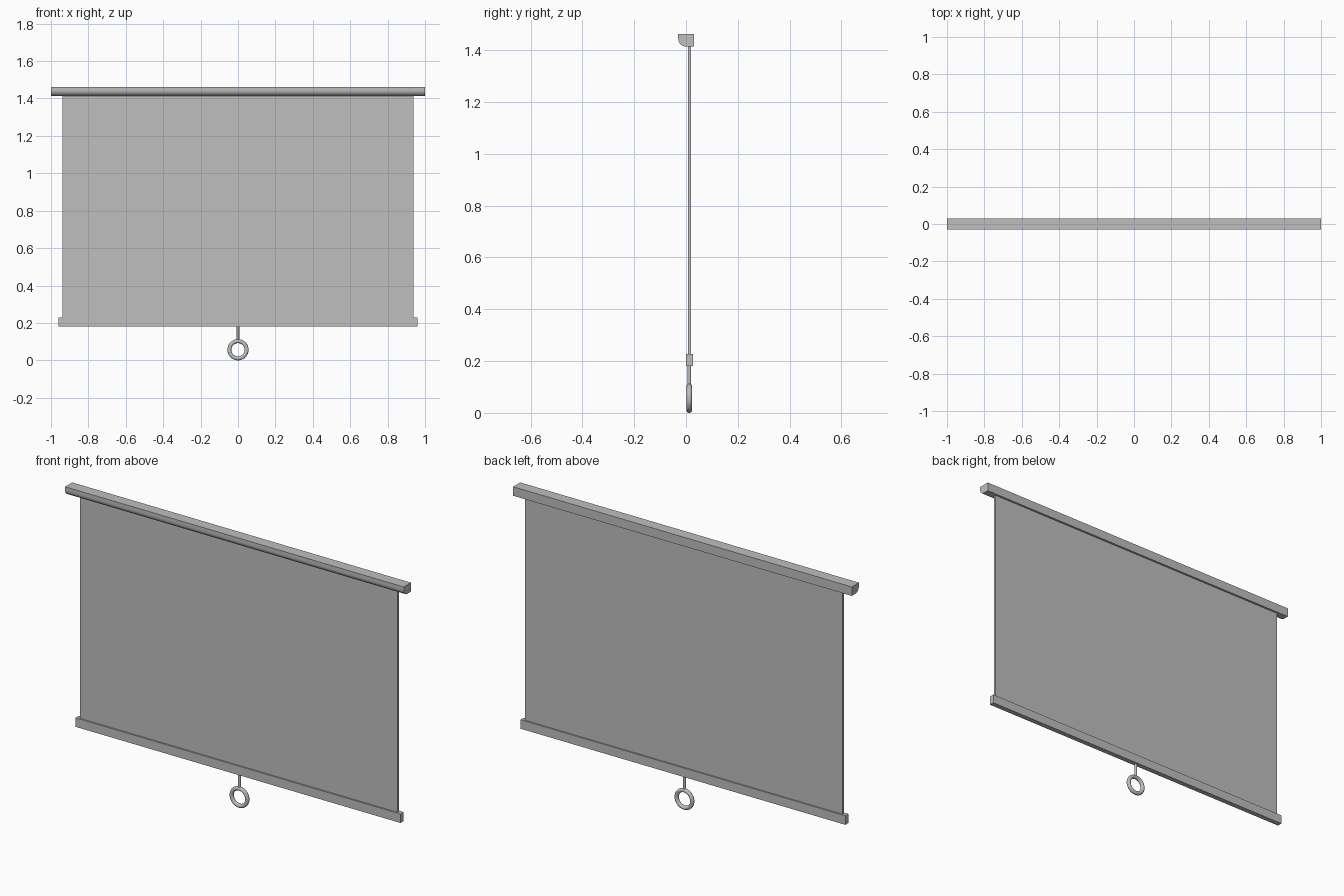
import bpy
import bmesh
from math import cos, sin, pi, radians

cube = bpy.data.objects.get("Cube")
if cube:
    bpy.data.objects.remove(cube, do_unlink=True)

GREY = (0.52, 0.52, 0.52, 1)
grey = bpy.data.materials.new("plain grey")
grey.use_nodes = True
grey.diffuse_color = GREY
grey.node_tree.nodes["Principled BSDF"].inputs["Base Color"].default_value = GREY


def finish(obj, name, smooth=False):
    obj.name = name
    obj.data.materials.append(grey)
    if smooth:
        bpy.ops.object.select_all(action="DESELECT")
        obj.select_set(True)
        bpy.context.view_layer.objects.active = obj
        bpy.ops.object.shade_smooth_by_angle(angle=radians(35))


def extrude_x(name, profile, half_width, smooth=False):
    """Sweep a (y, z) outline along x."""
    bm = bmesh.new()
    face = bm.faces.new([bm.verts.new((-half_width, y, z)) for y, z in profile])
    swept = bmesh.ops.extrude_face_region(bm, geom=[face])["geom"]
    verts = [v for v in swept if isinstance(v, bmesh.types.BMVert)]
    bmesh.ops.translate(bm, verts=verts, vec=(2 * half_width, 0, 0))
    bmesh.ops.recalc_face_normals(bm, faces=bm.faces)
    mesh = bpy.data.meshes.new(name)
    bm.to_mesh(mesh)
    bm.free()
    obj = bpy.data.objects.new(name, mesh)
    bpy.context.collection.objects.link(obj)
    finish(obj, name, smooth)


def rect(y0, y1, z0, z1):
    return [(y0, z0), (y1, z0), (y1, z1), (y0, z1)]


SCREEN_Y = 0.013

# Roller housing: square back, rounded lower front edge
TOP, BOTTOM, DEPTH, RADIUS = 1.462, 1.414, 0.03, 0.03
STEPS = 16
arc = [(-DEPTH + RADIUS - RADIUS * cos(a), BOTTOM + RADIUS - RADIUS * sin(a))
       for a in (i / STEPS * pi / 2 for i in range(STEPS + 1))]
extrude_x("roller_housing", arc + [(DEPTH, BOTTOM), (DEPTH, TOP), (-DEPTH, TOP)], 1.0, True)

# Hanging screen sheet and the bar along its lower edge
extrude_x("screen_sheet", rect(SCREEN_Y - 0.006, SCREEN_Y + 0.006, 0.22, 1.42), 0.938)
extrude_x("bottom_bar", rect(SCREEN_Y - 0.0135, SCREEN_Y + 0.0135, 0.18, 0.228), 0.96)

# Pull stem and ring
bpy.ops.mesh.primitive_cylinder_add(vertices=24, radius=0.007, depth=0.08,
                                    location=(0, SCREEN_Y, 0.145))
finish(bpy.context.object, "pull_stem", True)
bpy.ops.mesh.primitive_torus_add(major_segments=48, minor_segments=20,
                                 major_radius=0.046, minor_radius=0.0105,
                                 location=(0, SCREEN_Y, 0.0565),
                                 rotation=(pi / 2, 0, 0))
finish(bpy.context.object, "pull_ring", True)
